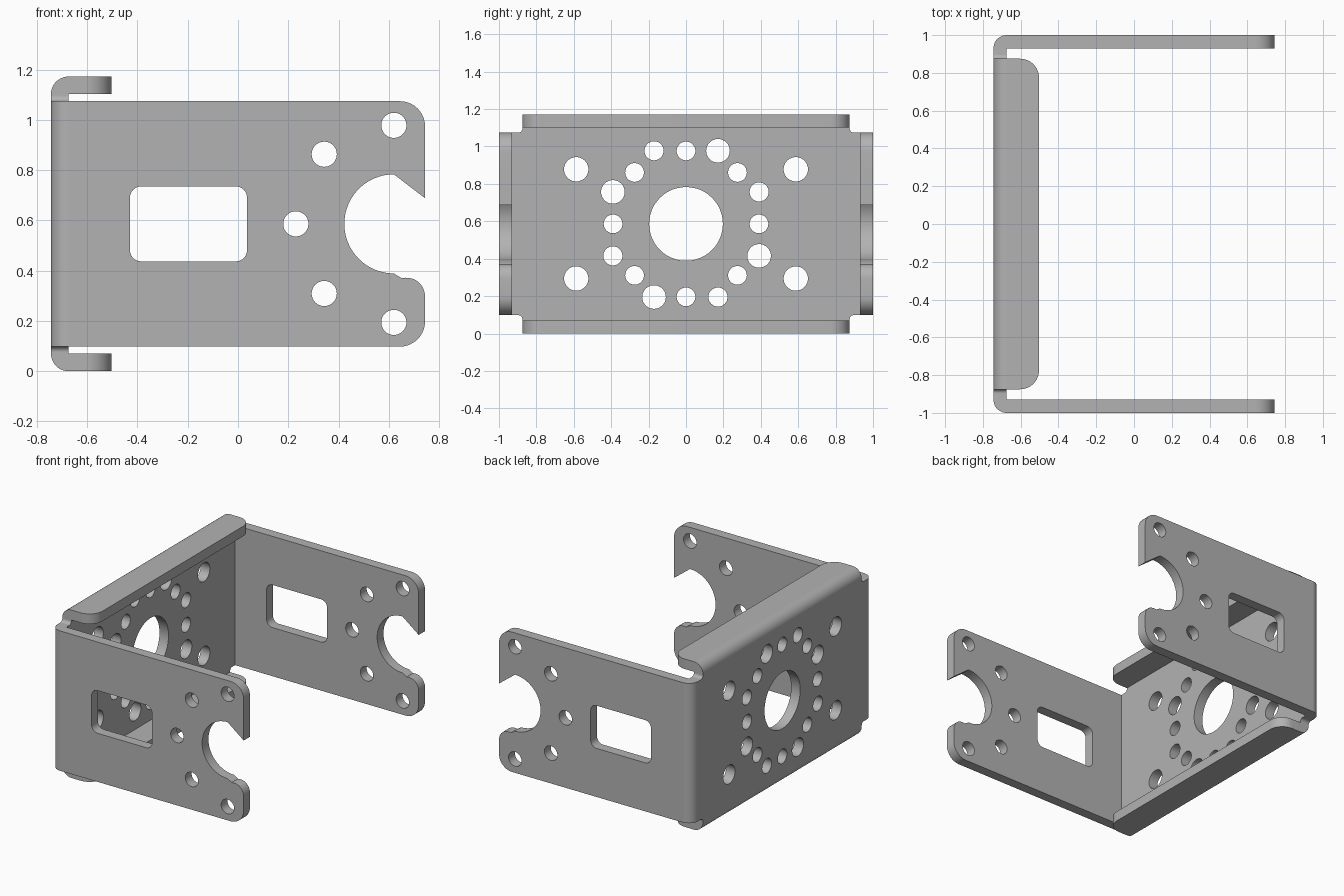
import bpy
import bmesh
from math import sin, cos, pi, radians
from mathutils import Vector

cube = bpy.data.objects.get("Cube")
if cube:
    bpy.data.objects.remove(cube)

T = 0.07            # sheet thickness, also the outer bend radius
MID = 0.586         # height of the centre line
BACK, TIP = -0.744, 0.744
INNER = BACK + T    # inside face of the back plate
SIDE_H = 0.488      # half height of the arms
BACK_H = MID - T    # half height of the back plate between the lips
LIP_Y = 0.875       # half length of the lips
X, Y, Z = Vector((1, 0, 0)), Vector((0, 1, 0)), Vector((0, 0, 1))

steel = bpy.data.materials.new("grey steel")
steel.use_nodes = True
grey = (0.45, 0.45, 0.45, 1)
steel.diffuse_color = grey
steel.node_tree.nodes["Principled BSDF"].inputs["Base Color"].default_value = grey


def arc(cx, cy, r, start, end, steps):
    angles = [radians(start + (end - start) * i / steps) for i in range(steps + 1)]
    return [(cx + r * cos(a), cy + r * sin(a)) for a in angles]


def circle(cx, cy, r):
    return arc(cx, cy, r, 0, 360, 48)[:-1]


def rounded(corners):
    """Outline from (x, y, radius) right-angle corners; radius 0 stays sharp."""
    points = []
    for i, (x, y, r) in enumerate(corners):
        p = Vector((x, y))
        if r == 0:
            points.append((x, y))
            continue
        a = (Vector(corners[i - 1][:2]) - p).normalized()
        b = (Vector(corners[(i + 1) % len(corners)][:2]) - p).normalized()
        centre = p + (a + b) * r
        for k in range(11):
            t = k / 10 * pi / 2
            points.append(tuple(centre - (b * cos(t) + a * sin(t)) * r))
    return points


def plate(name, loops, origin, u, v, sweep):
    """Fill the outline (first loop) around its holes and sweep it to a solid."""
    bm = bmesh.new()
    for loop in loops:
        verts = [bm.verts.new(Vector(origin) + u * a + v * b) for a, b in loop]
        for i, vert in enumerate(verts):
            bm.edges.new((verts[i - 1], vert))
    bmesh.ops.triangle_fill(bm, edges=bm.edges[:], use_beauty=True)
    ext = bmesh.ops.extrude_face_region(bm, geom=bm.faces[:], use_keep_orig=True)
    moved = [g for g in ext["geom"] if isinstance(g, bmesh.types.BMVert)]
    bmesh.ops.translate(bm, verts=moved, vec=sweep)
    bmesh.ops.recalc_face_normals(bm, faces=bm.faces[:])
    mesh = bpy.data.meshes.new(name)
    bm.to_mesh(mesh)
    bm.free()
    mesh.materials.append(steel)
    mesh.shade_smooth()
    mesh.set_sharp_from_angle(angle=radians(30))
    obj = bpy.data.objects.new(name, mesh)
    bpy.context.collection.objects.link(obj)
    return obj


bend = [(0, 0)] + arc(0, 0, T, 90, 180, 12)

# Back plate with relief notches at its four corners
quarter = [(0.93, SIDE_H, 0), (LIP_Y, SIDE_H, 0.022), (LIP_Y, BACK_H, 0)]
top = quarter + [(-y, z, r) for y, z, r in reversed(quarter)]
outline = rounded(top + [(-y, -z, r) for y, z, r in top])

# Bolt pattern: four-fold ring around the large bore
holes = [circle(0, 0, 0.197)]
holes += [circle(sy * 0.587, sz * 0.292, 0.065) for sy in (-1, 1) for sz in (-1, 1)]
for k in range(4):
    c, s = round(cos(k * pi / 2)), round(sin(k * pi / 2))
    for y, z, r in ((0, 0.39, 0.05), (0.275, 0.275, 0.05),
                    (-0.171, 0.391, 0.051), (0.171, 0.391, 0.063)):
        holes.append(circle(y * c - z * s, y * s + z * c, r))
plate("back_plate", [outline] + holes, (BACK, 0, MID), Y, Z, X * T)

# Side arms: forked end, window and screw holes
arm = rounded([(INNER, -SIDE_H, 0), (TIP, -SIDE_H, 0.1), (TIP, -0.197, 0.095)])
arm += arc(0.62, 0, 0.197, 270, 90, 40)
arm += rounded([(TIP, -0.197, 0), (TIP, 0.197, 0.095), (TIP, SIDE_H, 0.1),
                (INNER, SIDE_H, 0)])[1:]
window = rounded([(-0.43, -0.149, 0.045), (0.036, -0.149, 0.045),
                  (0.036, 0.149, 0.045), (-0.43, 0.149, 0.045)])
screws = [circle(0.23, 0, 0.05)]
for s in (-1, 1):
    screws += [circle(0.62, s * 0.392, 0.05), circle(0.343, s * 0.277, 0.05)]

# Upper and lower lips with rounded free corners
lip = rounded([(INNER, -LIP_Y, 0), (-0.503, -LIP_Y, 0.1),
               (-0.503, LIP_Y, 0.1), (INNER, LIP_Y, 0)])

for s, side, level in ((-1, "right", "lower"), (1, "left", "upper")):
    plate(side + "_arm", [arm, window] + screws, (0, s * 0.93, MID), X, Z, Y * s * T)
    plate(side + "_arm_bend", [bend], (INNER, s * 0.93, MID - SIDE_H),
          X, Y * s, Z * 2 * SIDE_H)
    plate(level + "_lip", [lip], (0, 0, MID + s * BACK_H), X, Y, Z * s * T)
    plate(level + "_lip_bend", [bend], (INNER, -LIP_Y, MID + s * BACK_H),
          X, Z * s, Y * 2 * LIP_Y)
